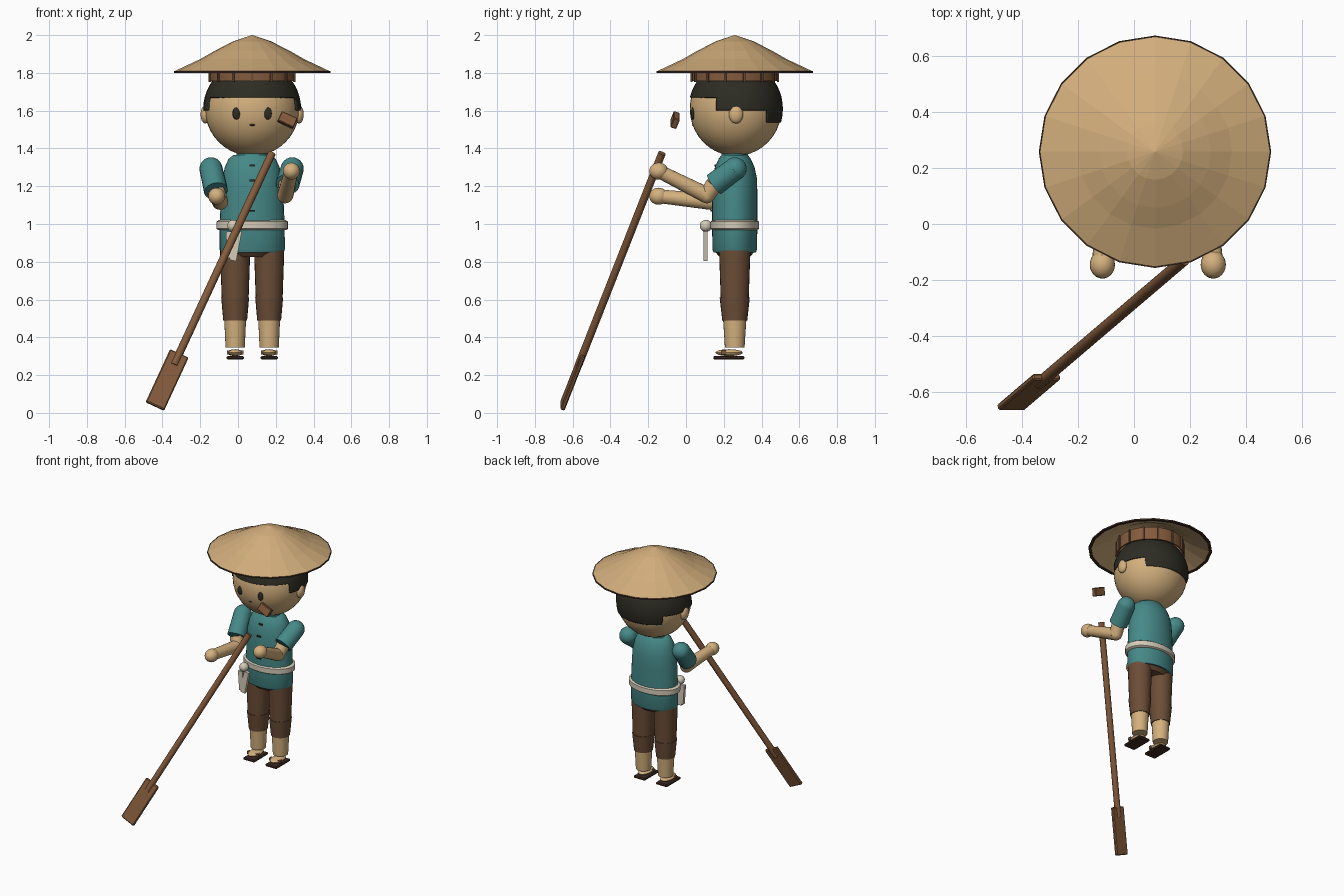
import bpy, bmesh, math
from mathutils import Vector, Matrix

if "Cube" in bpy.data.objects:
    bpy.data.objects.remove(bpy.data.objects["Cube"])

CX, CY = 0.075, 0.258   # axis of the figure


def mat(name, r, g, b):
    m = bpy.data.materials.new(name)
    m.diffuse_color = (r, g, b, 1)
    m.use_nodes = True
    m.node_tree.nodes["Principled BSDF"].inputs["Base Color"].default_value = m.diffuse_color
    return m


STRAW = mat("straw", 0.64, 0.42, 0.20)
SKIN = mat("skin", 0.66, 0.44, 0.21)
TEAL = mat("teal_cloth", 0.06, 0.25, 0.245)
BROWN = mat("trouser_brown", 0.15, 0.075, 0.038)
WOOD = mat("wood", 0.23, 0.105, 0.045)
HAIR = mat("hair_black", 0.026, 0.025, 0.017)
CREAM = mat("cream_cloth", 0.66, 0.60, 0.48)
DARK = mat("dark_brown", 0.05, 0.024, 0.016)


def finish(name, bm, material, smooth=True, angle=40):
    bmesh.ops.recalc_face_normals(bm, faces=bm.faces[:])
    me = bpy.data.meshes.new(name)
    bm.to_mesh(me)
    bm.free()
    me.materials.append(material)
    ob = bpy.data.objects.new(name, me)
    bpy.context.collection.objects.link(ob)
    if smooth:
        bpy.ops.object.select_all(action='DESELECT')
        ob.select_set(True)
        bpy.context.view_layer.objects.active = ob
        bpy.ops.object.shade_smooth_by_angle(angle=math.radians(angle))
    return ob


def loft(name, rings, material, x=CX, y=CY, n=32, smooth=True, closed=False):
    """Stack of ellipses (rx, ry, z); closed joins last ring to first."""
    bm = bmesh.new()
    loops = []
    for rx, ry, z in rings:
        loops.append([bm.verts.new((x + rx * math.cos(math.tau * i / n),
                                    y + ry * math.sin(math.tau * i / n), z)) for i in range(n)])
    pairs = list(zip(loops, loops[1:])) + ([(loops[-1], loops[0])] if closed else [])
    for a, b in pairs:
        for i in range(n):
            j = (i + 1) % n
            bm.faces.new((a[i], a[j], b[j], b[i]))
    if not closed:
        bm.faces.new(loops[0])
        bm.faces.new(loops[-1])
    return finish(name, bm, material, smooth)


def ball(name, c, r, material, seg=32):
    bm = bmesh.new()
    bmesh.ops.create_uvsphere(bm, u_segments=seg, v_segments=seg // 2, radius=1,
                              matrix=Matrix.Translation(c) @ Matrix.Diagonal((*r, 1)))
    return finish(name, bm, material)


def tube(name, a, b, r1, r2, material, seg=20):
    a, b = Vector(a), Vector(b)
    d = b - a
    bm = bmesh.new()
    m = Matrix.Translation((a + b) / 2) @ d.to_track_quat('Z', 'Y').to_matrix().to_4x4()
    bmesh.ops.create_cone(bm, cap_ends=True, segments=seg, radius1=r1, radius2=r2,
                          depth=d.length, matrix=m)
    return finish(name, bm, material)


def box(name, c, size, material, rot=Matrix.Identity(3), bevel=0.0):
    bm = bmesh.new()
    bmesh.ops.create_cube(bm, size=1, matrix=Matrix.Translation(c) @ rot.to_4x4()
                          @ Matrix.Diagonal((*size, 1)))
    if bevel:
        bmesh.ops.bevel(bm, geom=bm.edges[:], offset=bevel, segments=1, affect='EDGES')
    return finish(name, bm, material, smooth=False)


# Straw hat: faceted shell, brown rim, inner band with slats
loft("hat", [(0.001, 0.001, 2.0), (0.1, 0.1, 1.967), (0.2, 0.2, 1.916), (0.275, 0.275, 1.873),
             (0.413, 0.413, 1.808), (0.40, 0.40, 1.802), (0.265, 0.265, 1.86),
             (0.1, 0.1, 1.95), (0.001, 0.001, 1.98)], STRAW, n=20, smooth=False)
loft("hat_rim", [(0.415, 0.415, 1.81), (0.415, 0.415, 1.8), (0.395, 0.395, 1.8),
                 (0.395, 0.395, 1.806)], DARK, n=20, smooth=False, closed=True)
loft("hat_band", [(0.228, 0.228, 1.85), (0.228, 0.228, 1.758), (0.218, 0.218, 1.758),
                  (0.218, 0.218, 1.85)], WOOD, closed=True)
for i in range(14):
    a = math.tau * (i + 0.5) / 14
    box("hat_slat", (CX + 0.229 * math.cos(a), CY + 0.229 * math.sin(a), 1.803),
        (0.012, 0.012, 0.10), BROWN, Matrix.Rotation(a, 3, 'Z'))

# Head, ears, face
HC = Vector((CX, CY + 0.005, 1.61))
ball("head", HC, (0.25, 0.243, 0.25), SKIN, 40)
for s in (-1, 1):
    ball("ear", (CX + s * 0.248, CY + 0.007, 1.58), (0.025, 0.038, 0.048), SKIN, 20)
    ball("eye", (CX + s * 0.083, 0.036, 1.585), (0.021, 0.010, 0.032), HAIR, 20)
ball("mouth", (CX, 0.039, 1.525), (0.017, 0.007, 0.006), DARK, 16)

# Hair shell with a stepped lower edge
bm = bmesh.new()
bmesh.ops.create_uvsphere(bm, u_segments=48, v_segments=24, radius=1,
                          matrix=Matrix.Translation(HC) @ Matrix.Diagonal((0.259, 0.25, 0.254, 1)))
for co, no in [((0, 0, z), (0, 0, 1)) for z in (1.67, 1.602, 1.537)] + \
              [((0, y, 0), (0, 1, 0)) for y in (0.16, 0.43)]:
    bmesh.ops.bisect_plane(bm, geom=bm.verts[:] + bm.edges[:] + bm.faces[:],
                           plane_co=co, plane_no=no, dist=1e-5)
bare = []
for f in bm.faces:
    c = f.calc_center_median()
    edge = 1.67 if c.y < 0.16 else (1.602 if c.y < 0.43 else 1.537)
    if c.z < edge:
        bare.append(f)
bmesh.ops.delete(bm, geom=bare, context='FACES')
hair = finish("hair", bm, HAIR)
thick = hair.modifiers.new("thickness", 'SOLIDIFY')
thick.thickness = 0.012

# Shirt, collar, belt, toggles
loft("shirt", [(0.165, 0.112, 0.85), (0.173, 0.118, 0.865), (0.172, 0.12, 1.0), (0.165, 0.12, 1.15),
               (0.158, 0.118, 1.24), (0.145, 0.105, 1.30), (0.125, 0.085, 1.345),
               (0.10, 0.07, 1.365)], TEAL)
loft("collar", [(0.085, 0.072, 1.34), (0.08, 0.068, 1.40)], TEAL)
loft("belt", [(0.178, 0.118, 0.967), (0.19, 0.129, 0.975), (0.19, 0.129, 1.012),
              (0.178, 0.118, 1.02)], CREAM)
for z, y in ((1.31, 0.158), (1.23, 0.138), (1.15, 0.137), (1.07, 0.137)):
    box("toggle", (CX, y, z), (0.03, 0.014, 0.010), HAIR)

# Belt knot and two hanging tails
ball("belt_knot", (-0.025, 0.105, 0.99), (0.032, 0.032, 0.032), CREAM, 20)
for x, z, a, h in ((-0.042, 0.89, 4, 0.14), (-0.012, 0.885, -11, 0.16)):
    box("belt_tail", (x, 0.103, z), (0.036, 0.022, h), CREAM,
        Matrix.Rotation(math.radians(-a), 3, 'Y'))

# Hips, legs, sandals
loft("hips", [(0.12, 0.08, 0.825), (0.162, 0.112, 0.862)], BROWN)
for s in (-1, 1):
    x = CX + s * 0.09
    loft("trouser_leg", [(0.071, 0.074, 0.60), (0.08, 0.083, 0.86)], BROWN, x, n=24)
    loft("trouser_cuff", [(0.063, 0.066, 0.488), (0.074, 0.08, 0.612)], BROWN, x, n=24)
    loft("shin", [(0.051, 0.052, 0.347), (0.058, 0.062, 0.50)], SKIN, x, n=24)
    ball("foot", (x, 0.228, 0.319), (0.042, 0.072, 0.018), SKIN, 20)
    box("sandal_sole", (x, 0.227, 0.292), (0.093, 0.165, 0.018), DARK, bevel=0.006)
    box("sandal_strap", (x, 0.20, 0.320), (0.088, 0.022, 0.020), WOOD)

# Arms: rounded sleeve, forearm, hand
arms = [((-0.143, 0.26, 1.292), (-0.117, 0.15, 1.175), (-0.095, 0.13, 1.118), (-0.113, -0.145, 1.147)),
        ((0.287, 0.26, 1.292), (0.262, 0.15, 1.21), (0.25, 0.11, 1.152), (0.283, -0.145, 1.28))]
for shoulder, cuff, elbow, hand in arms:
    ball("shoulder", shoulder, (0.061,) * 3, TEAL, 24)
    tube("sleeve", shoulder, cuff, 0.061, 0.063, TEAL)
    tube("upper_arm", cuff, elbow, 0.046, 0.043, SKIN)
    ball("elbow", elbow, (0.043,) * 3, SKIN, 20)
    tube("forearm", elbow, hand, 0.043, 0.036, SKIN)
    ball("hand", hand, (0.045, 0.05, 0.045), SKIN, 24)

# Oar: shaft, blade and cross grip share one slanted frame
top, tip = Vector((0.18, -0.127, 1.375)), Vector((-0.44, -0.655, 0.035))
axis = (top - tip).normalized()
wide = Vector((1, 0, -0.46))
wide = (wide - axis * wide.dot(axis)).normalized()
frame = Matrix((wide, axis.cross(wide), axis)).transposed()
tube("oar_shaft", tip + axis * 0.255, top, 0.021, 0.021, WOOD, 12)
box("oar_blade", tip + axis * 0.163, (0.108, 0.024, 0.325), WOOD, frame, 0.006)
box("oar_grip", top + axis * 0.205, (0.092, 0.034, 0.058), WOOD, frame, 0.004)
